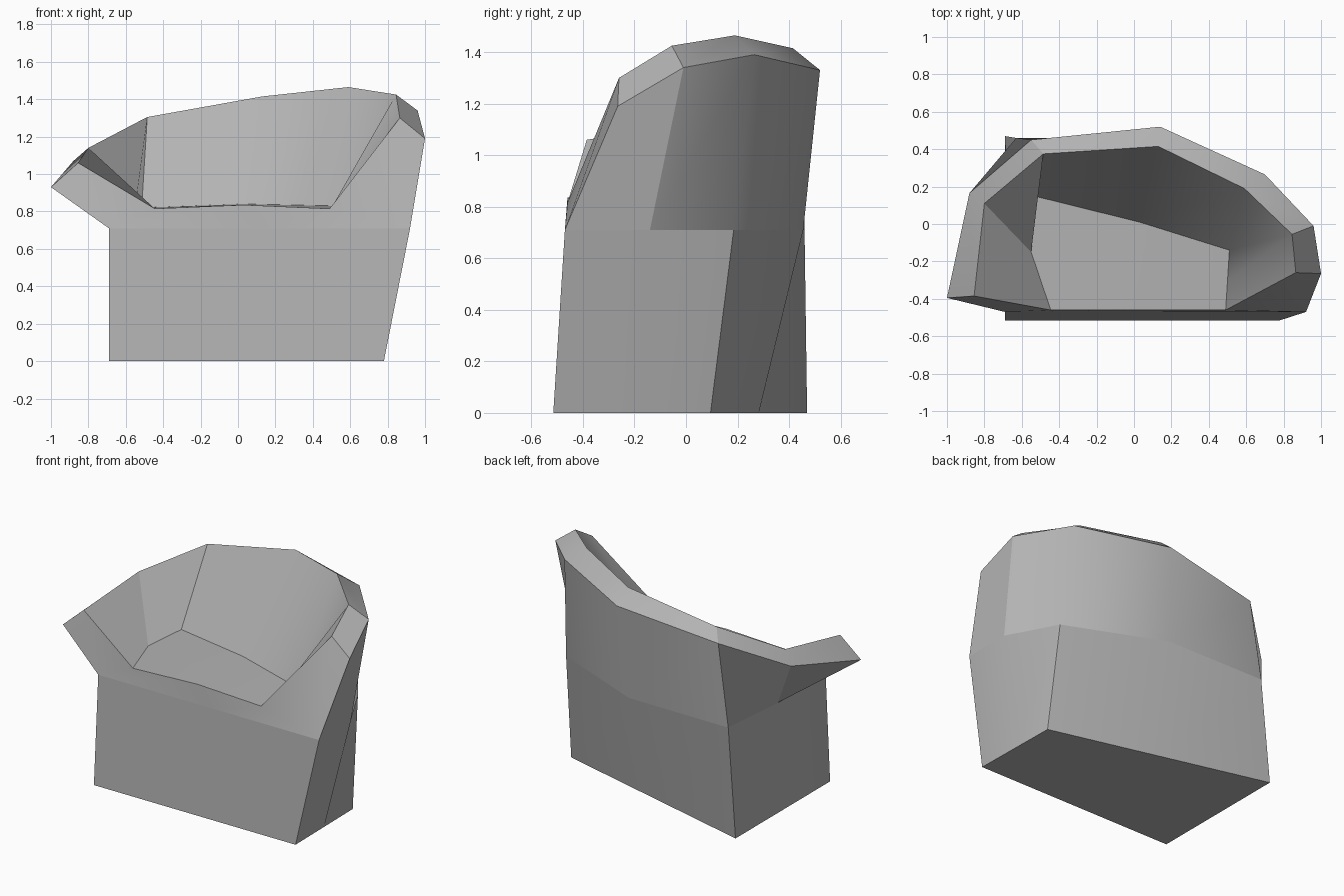
import bpy, bmesh
from math import radians
from mathutils import Vector

default_cube = bpy.data.objects.get("Cube")
if default_cube:
    bpy.data.objects.remove(default_cube, do_unlink=True)

# One plain upholstery colour
grey = bpy.data.materials.new("upholstery_grey")
grey.use_nodes = True
colour = (0.45, 0.45, 0.45, 1)
grey.diffuse_color = colour
grey.node_tree.nodes["Principled BSDF"].inputs["Base Color"].default_value = colour

bm = bmesh.new()

# Stations around the chair, shared by every ring
STATIONS = ["front_left", "front_mid", "front_right", "right_mid",
            "back_right", "back_mid", "back_left", "left_mid"]
# The arms and backrest run around every station except the front centre
WALL = STATIONS[2:] + STATIONS[:1]


def ring(names, points):
    """Add one ring of vertices and return it keyed by station name."""
    return {name: bm.verts.new(p) for name, p in zip(names, points)}


def with_midpoints(corners):
    """Insert a midpoint after each corner of a closed outline."""
    outline = []
    for i, corner in enumerate(corners):
        following = corners[(i + 1) % len(corners)]
        outline += [Vector(corner), (Vector(corner) + Vector(following)) / 2]
    return outline


def bridge(lower, upper, names, closed=False):
    """Join two rings with quads along the named stations."""
    pairs = list(zip(names, names[1:]))
    if closed:
        pairs.append((names[-1], names[0]))
    for a, b in pairs:
        bm.faces.new([lower[a], lower[b], upper[b], upper[a]])


# Base outline on the ground
base = ring(STATIONS, with_midpoints([
    (-.69, -.515, 0), (.78, -.515, 0), (.77, .095, 0), (-.69, .47, 0)]))

# Waist, where the base meets the flaring arms and back
waist_outline = [(-.69, -.47), (.12, -.47), (.92, -.47), (.92, -.14),
                 (.745, .185), (.097, .455), (-.63, .46), (-.67, 0)]
waist = ring(STATIONS, [(x, y, .71) for x, y in waist_outline])

# Outer and inner edges of the sloping rim
outer_rim = ring(WALL, [
    (1, -.265, 1.19), (.96, -.01, 1.34), (.7, .265, 1.39), (.14, .52, 1.33),
    (-.55, .45, 1.24), (-.88, .165, 1.07), (-1, -.395, .93)])
inner_rim = ring(WALL, [
    (.865, -.26, 1.3), (.845, -.055, 1.425), (.59, .19, 1.465),
    (.13, .415, 1.415), (-.485, .375, 1.305), (-.8, .11, 1.14),
    (-.855, -.385, 1.06)])

# Seat outline
seat = ring(STATIONS, [
    (-.445, -.46, .815), (.03, -.46, .835), (.49, -.46, .815),
    (.5, -.3, .82), (.51, -.14, .83), (.03, .01, .84),
    (-.515, .145, .82), (-.55, -.15, .815)])

# Base walls, flaring shell, rim and inside of the arms and back
bridge(base, waist, STATIONS, closed=True)
bridge(waist, outer_rim, WALL)
bridge(outer_rim, inner_rim, WALL)
bridge(inner_rim, seat, WALL)

# Front apron below the seat and the front ends of the arms
bridge(waist, seat, STATIONS[:3])
for side in ("front_left", "front_right"):
    bm.faces.new([r[side] for r in (waist, seat, inner_rim, outer_rim)])

# Underside and the two halves of the seat
bm.faces.new([base[name] for name in STATIONS])
bm.faces.new([seat[name] for name in STATIONS[1:6]])
bm.faces.new([seat[name] for name in STATIONS[5:] + STATIONS[:2]])

bmesh.ops.recalc_face_normals(bm, faces=bm.faces[:])
mesh = bpy.data.meshes.new("armchair_body")
bm.to_mesh(mesh)
bm.free()
mesh.materials.append(grey)

armchair = bpy.data.objects.new("armchair_body", mesh)
bpy.context.collection.objects.link(armchair)

# Smooth the gentle bends, keep the creases and the waist line crisp
bpy.ops.object.select_all(action="DESELECT")
armchair.select_set(True)
bpy.context.view_layer.objects.active = armchair
bpy.ops.object.shade_smooth_by_angle(angle=radians(30))
for edge in mesh.edges:
    if all(abs(mesh.vertices[v].co.z - .71) < .001 for v in edge.vertices):
        edge.use_edge_sharp = True
